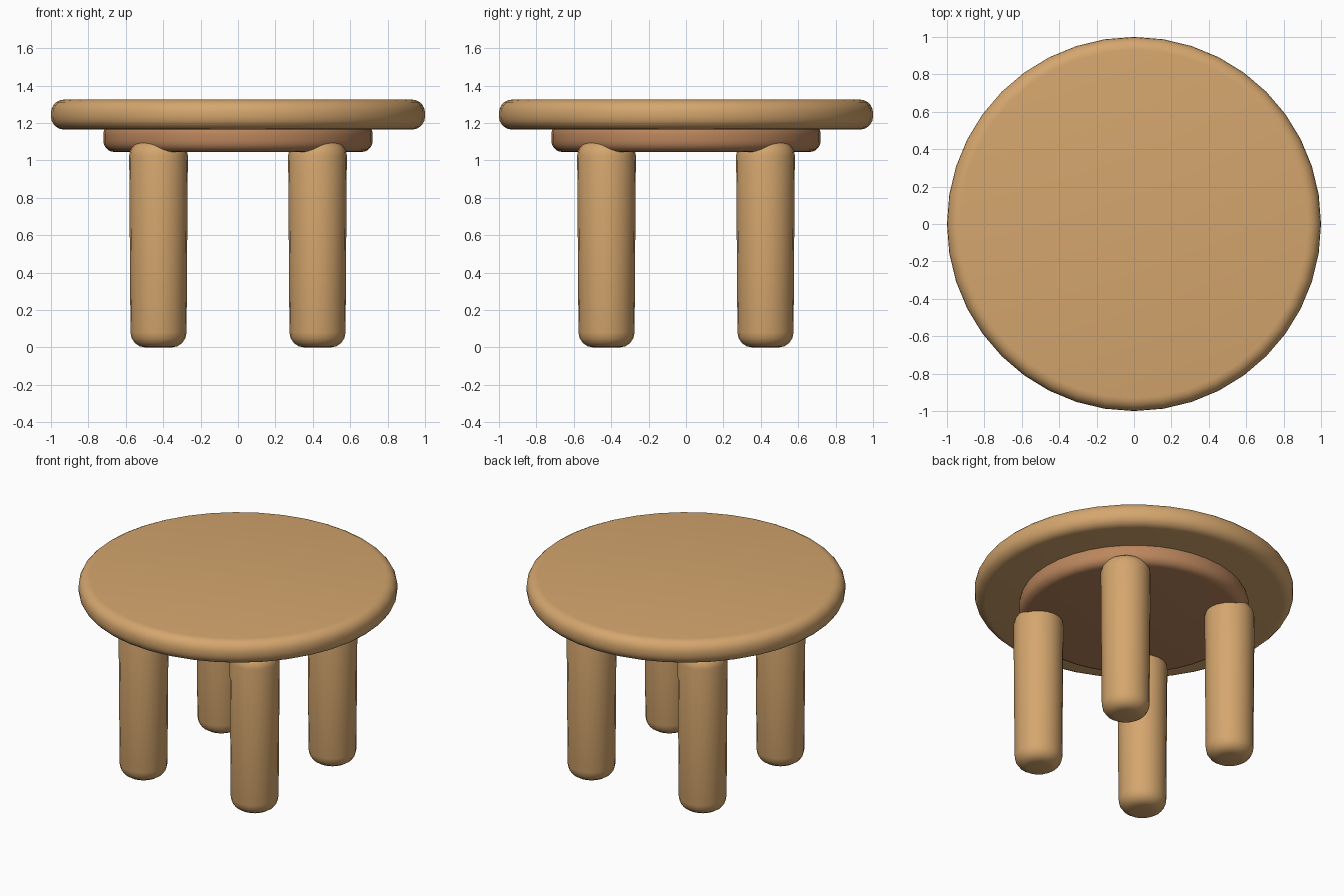
import bpy, bmesh, math

if "Cube" in bpy.data.objects:
    bpy.data.objects.remove(bpy.data.objects["Cube"])


def material(name, color):
    m = bpy.data.materials.new(name)
    m.diffuse_color = (*color, 1)
    m.use_nodes = True
    m.node_tree.nodes["Principled BSDF"].inputs["Base Color"].default_value = m.diffuse_color
    return m


wood = material("light_wood", (0.66, 0.38, 0.155))
dark_wood = material("warm_wood", (0.50, 0.24, 0.11))


def rounded_disc(name, r_bottom, r_top, z0, z1, bevel, sides, mat, loc=(0, 0), steps=5):
    """Upright solid of revolution with rounded top and bottom rims."""
    profile = []
    for i in range(steps + 1):
        a = math.pi / 2 * i / steps
        profile.append((r_bottom - bevel + bevel * math.sin(a), z0 + bevel - bevel * math.cos(a)))
    for i in range(steps + 1):
        a = math.pi / 2 * i / steps
        profile.append((r_top - bevel + bevel * math.cos(a), z1 - bevel + bevel * math.sin(a)))
    bm = bmesh.new()
    rings = [[bm.verts.new((r * math.cos(2 * math.pi * k / sides),
                            r * math.sin(2 * math.pi * k / sides), z)) for k in range(sides)]
             for r, z in profile]
    for low, high in zip(rings, rings[1:]):
        for k in range(sides):
            n = (k + 1) % sides
            bm.faces.new((low[k], low[n], high[n], high[k]))
    bm.faces.new(rings[0][::-1])
    bm.faces.new(rings[-1])
    mesh = bpy.data.meshes.new(name)
    bm.to_mesh(mesh)
    bm.free()
    mesh.materials.append(mat)
    obj = bpy.data.objects.new(name, mesh)
    obj.location = (*loc, 0)
    bpy.context.collection.objects.link(obj)
    bpy.ops.object.select_all(action='DESELECT')
    obj.select_set(True)
    bpy.context.view_layer.objects.active = obj
    bpy.ops.object.shade_smooth_by_angle(angle=math.radians(40))
    return obj


# Round top and the smaller support disc beneath it
rounded_disc("tabletop", 1.0, 1.0, 1.165, 1.325, 0.07, 40, wood)
rounded_disc("support_disc", 0.72, 0.72, 1.045, 1.20, 0.06, 40, dark_wood)

# Four slightly tapered legs that poke past the support disc
for side, x in (("left", -0.425), ("right", 0.425)):
    for end, y in (("front", -0.425), ("back", 0.425)):
        rounded_disc(f"{end}_{side}_leg", 0.15, 0.157, 0.0, 1.105, 0.08, 20, wood, (x, y), 4)
